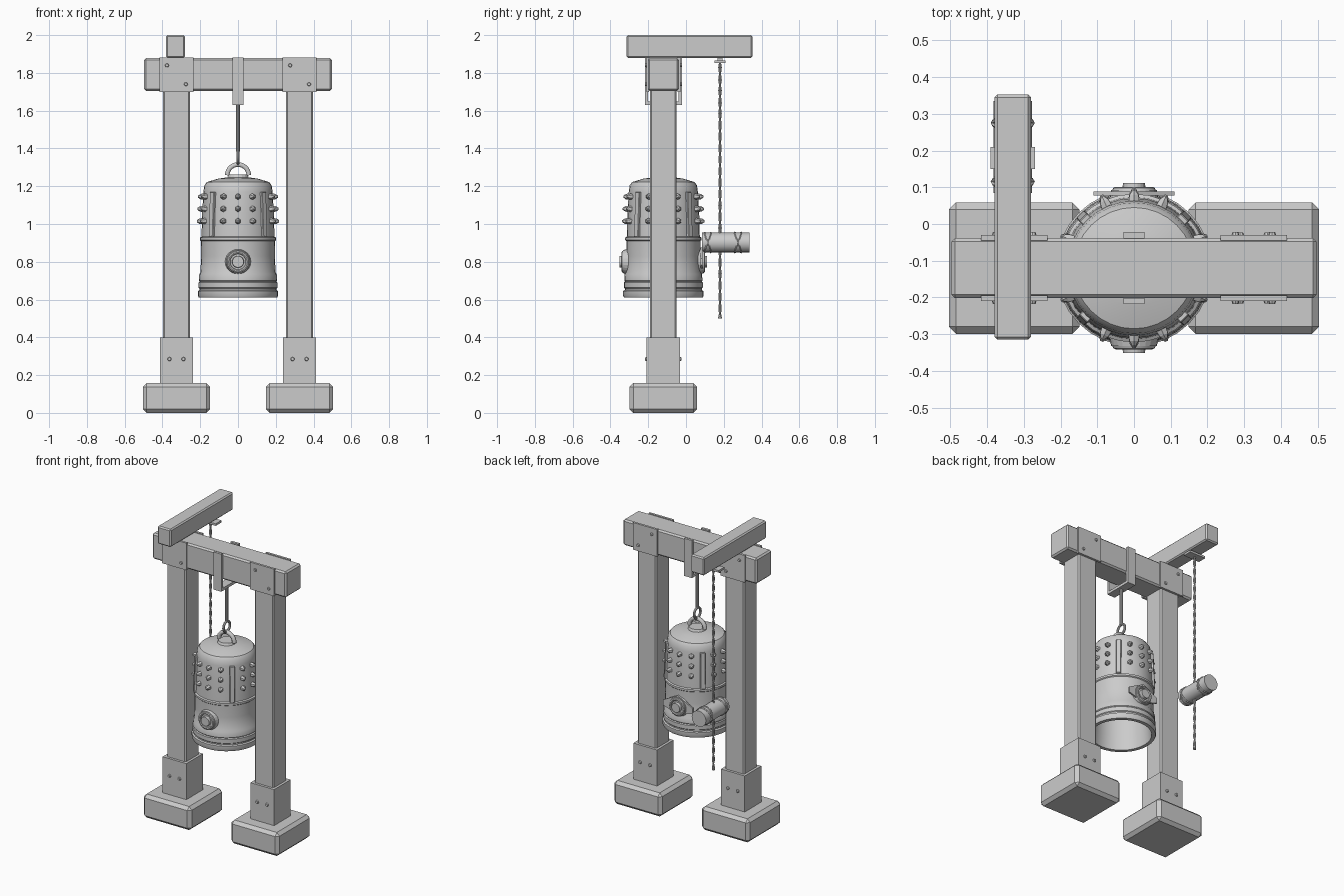
import bpy, math
from mathutils import Vector, Matrix

if "Cube" in bpy.data.objects:
    bpy.data.objects.remove(bpy.data.objects["Cube"])

CY = -0.12  # depth of the frame and bell axis


def box(name, lo, hi, bevel=0.0):
    lo, hi = Vector(lo), Vector(hi)
    bpy.ops.mesh.primitive_cube_add(size=1, location=(lo + hi) / 2)
    ob = bpy.context.object
    ob.name = name
    ob.scale = hi - lo
    bpy.ops.object.transform_apply(location=False, rotation=False, scale=True)
    if bevel:
        m = ob.modifiers.new("chamfer", 'BEVEL')
        m.width, m.segments = bevel, 1
    return ob


def cone(name, a, b, r1, r2=None, sides=12):
    a, b = Vector(a), Vector(b)
    d = b - a
    bpy.ops.mesh.primitive_cone_add(vertices=sides, radius1=r1, radius2=r1 if r2 is None else r2,
                                    depth=d.length, location=(a + b) / 2,
                                    rotation=d.to_track_quat('Z', 'Y').to_euler())
    ob = bpy.context.object
    ob.name = name
    return ob


def smooth(ob):
    bpy.ops.object.select_all(action='DESELECT')
    ob.select_set(True)
    bpy.context.view_layer.objects.active = ob
    bpy.ops.object.shade_smooth_by_angle(angle=math.radians(30))


def torus(name, loc, rot, major, minor, ns=20, nr=8):
    bpy.ops.mesh.primitive_torus_add(location=loc, rotation=rot, major_radius=major,
                                     minor_radius=minor, major_segments=ns, minor_segments=nr)
    ob = bpy.context.object
    ob.name = name
    smooth(ob)
    return ob


def tube(name, pts, r):
    cu = bpy.data.curves.new(name, 'CURVE')
    cu.dimensions = '3D'
    cu.bevel_depth, cu.bevel_resolution, cu.use_fill_caps = r, 1, True
    sp = cu.splines.new('POLY')
    sp.points.add(len(pts) - 1)
    for p, c in zip(sp.points, pts):
        p.co = (*c, 1)
    ob = bpy.data.objects.new(name, cu)
    bpy.context.collection.objects.link(ob)
    return ob


def lathe(name, profile, n=32):
    verts, faces, k = [], [], len(profile)
    for i in range(n):
        a = 2 * math.pi * i / n
        verts += [(r * math.cos(a), r * math.sin(a), z) for r, z in profile]
    for i in range(n):
        j = (i + 1) % n
        faces += [(i * k + s, j * k + s, j * k + s + 1, i * k + s + 1) for s in range(k - 1)]
    faces.append([i * k + k - 1 for i in range(n)])
    faces.append([i * k for i in reversed(range(n))])
    me = bpy.data.meshes.new(name)
    me.from_pydata(verts, [], faces)
    ob = bpy.data.objects.new(name, me)
    ob.location = (0, CY, 0)
    bpy.context.collection.objects.link(ob)
    smooth(ob)
    return ob


# Footings, sleeves, posts and beam plates on both sides
for s, side in ((-1, "left"), (1, "right")):
    x = s * 0.326
    box(side + "_footing", (x - .178, CY - .179, 0), (x + .178, CY + .179, .158), .02)
    box(side + "_post_sleeve", (x - .088, CY - .088, .15), (x + .088, CY + .088, .4))
    box(side + "_post", (x - .071, CY - .071, .38), (x + .071, CY + .071, 1.72), .008)
    for f, face in ((-1, "front"), (1, "back")):
        y0, y1 = sorted((CY + f * .075, CY + f * .09))
        box(f"{side}_{face}_beam_plate", (x - .09, y0, 1.7), (x + .09, y1, 1.882))
        for k in (-1, 1):
            bx = x + k * .05
            cone("plate_bolt", (bx, CY + f * .085, 1.79 - k * .05),
                 (bx, CY + f * .098, 1.79 - k * .05), .012, .008, 8)
            bx = x + k * .037
            cone("sleeve_bolt", (bx, CY + f * .085, .285), (bx, CY + f * .097, .285), .012, .008, 8)

# Main beam and the striker arm across it
box("main_beam", (-.497, CY - .082, 1.705), (.497, CY + .082, 1.878), .01)
box("striker_arm", (-.38, -.315, 1.88), (-.28, .352, 2.0), .008)

# Hanger straps, crossbar, rod and link
for f, face in ((-1, "front"), (1, "back")):
    y0, y1 = sorted((CY + f * .081, CY + f * .098))
    box(face + "_hanger_strap", (-.029, y0, 1.63), (.029, y1, 1.882))
box("hanger_crossbar", (-.029, CY - .095, 1.63), (.029, CY + .095, 1.648))
cone("hanger_rod", (0, CY, 1.64), (0, CY, 1.385), .01, sides=10)
torus("hanger_link", (0, CY, 1.352), (0, math.pi / 2, 0), .034, .008)

# Hollow bell turned from one profile, starting at the inner ceiling
lathe("bell", [(.1, 1.2), (.155, 1.17), (.172, .95), (.178, .7), (.185, .61),
               (.208, .61), (.213, .62), (.213, .645), (.204, .65), (.204, .658),
               (.209, .663), (.209, .69), (.203, .695), (.207, .7), (.205, .735),
               (.199, .745), (.195, .83), (.196, .91), (.202, .915), (.202, .928), (.193, .933),
               (.19, 1.05), (.183, 1.17), (.178, 1.205), (.165, 1.222), (.105, 1.24), (.05, 1.248)])
cone("crown_base", (0, CY, 1.235), (0, CY, 1.262), .062, .05, 16)
tube("crown_loop", [(.057 * math.cos(math.pi * i / 14), CY, 1.258 + .057 * math.sin(math.pi * i / 14))
                    for i in range(15)], .014)

# Four panels of studs with upright ribs between them
for q in range(4):
    for c in (-1, 0, 1):
        a = math.radians(90 * q + 24 * c)
        d = Vector((math.cos(a), math.sin(a), 0))
        for z, r in ((1.015, .187), (1.08, .184), (1.145, .181)):
            p = Vector((0, CY, z))
            cone("bell_stud", p + d * r, p + d * (r + .018), .017, .014, 6)
            cone("bell_stud_tip", p + d * (r + .018), p + d * (r + .031), .014, .005, 6)
    a = math.radians(45 + 90 * q)
    rib = box("bell_rib", (-.012, -.016, -.12), (.012, .016, .12), .003)
    rib.location = (.189 * math.cos(a), CY + .189 * math.sin(a), 1.05)
    rib.rotation_euler = (0, math.radians(-2.5), a)

# Strike medallions front and back
for f, face in ((-1, "front"), (1, "back")):
    y = lambda r: CY + f * r
    cone(face + "_medallion", (0, y(.18), .8), (0, y(.212), .8), .069, .062, 24)
    torus(face + "_medallion_ring", (0, y(.212), .8), (math.pi / 2, 0, 0), .05, .009, 24)
    cone(face + "_medallion_boss", (0, y(.2), .8), (0, y(.231), .8), .033, .03, 20)

# Flat winged plate behind the back medallion
wing = [(-.11, -.018), (0, -.05), (.11, -.018), (.11, .018), (0, .075), (-.11, .018)]
me = bpy.data.meshes.new("medallion_wing_plate")
n = len(wing)
me.from_pydata([(x, CY + d, .8 + z) for d in (.198, .208) for x, z in wing], [],
               [list(range(n)), list(range(2 * n - 1, n - 1, -1))] +
               [(i, i + n, (i + 1) % n + n, (i + 1) % n) for i in range(n)])
bpy.context.collection.objects.link(bpy.data.objects.new("medallion_wing_plate", me))

# Striker log with slanted rope bands
SX = -.33
smooth(cone("striker_log", (SX, .085, .902), (SX, .335, .902), .053, sides=16))
for y in (.115, .275):
    for t in (-.3, .3):
        torus("log_rope_band", (SX, y, .902), (math.pi / 2 + t, 0, 0), .054, .006, 20, 6)

# Twisted rope with its top plate and end knot
box("rope_plate", (SX - .06, .15, 1.852), (SX + .06, .21, 1.866))
box("rope_plate_mount", (SX - .012, .168, 1.86), (SX + .012, .192, 1.885))
for ph in (0, math.pi):
    tube("rope_strand", [(SX + .005 * math.cos(ph + i * .7), .18 + .005 * math.sin(ph + i * .7),
                          1.856 - 1.35 * i / 100) for i in range(101)], .0045)
cone("rope_end_knot", (SX, .18, .5), (SX, .18, .52), .01, .008, 8)
